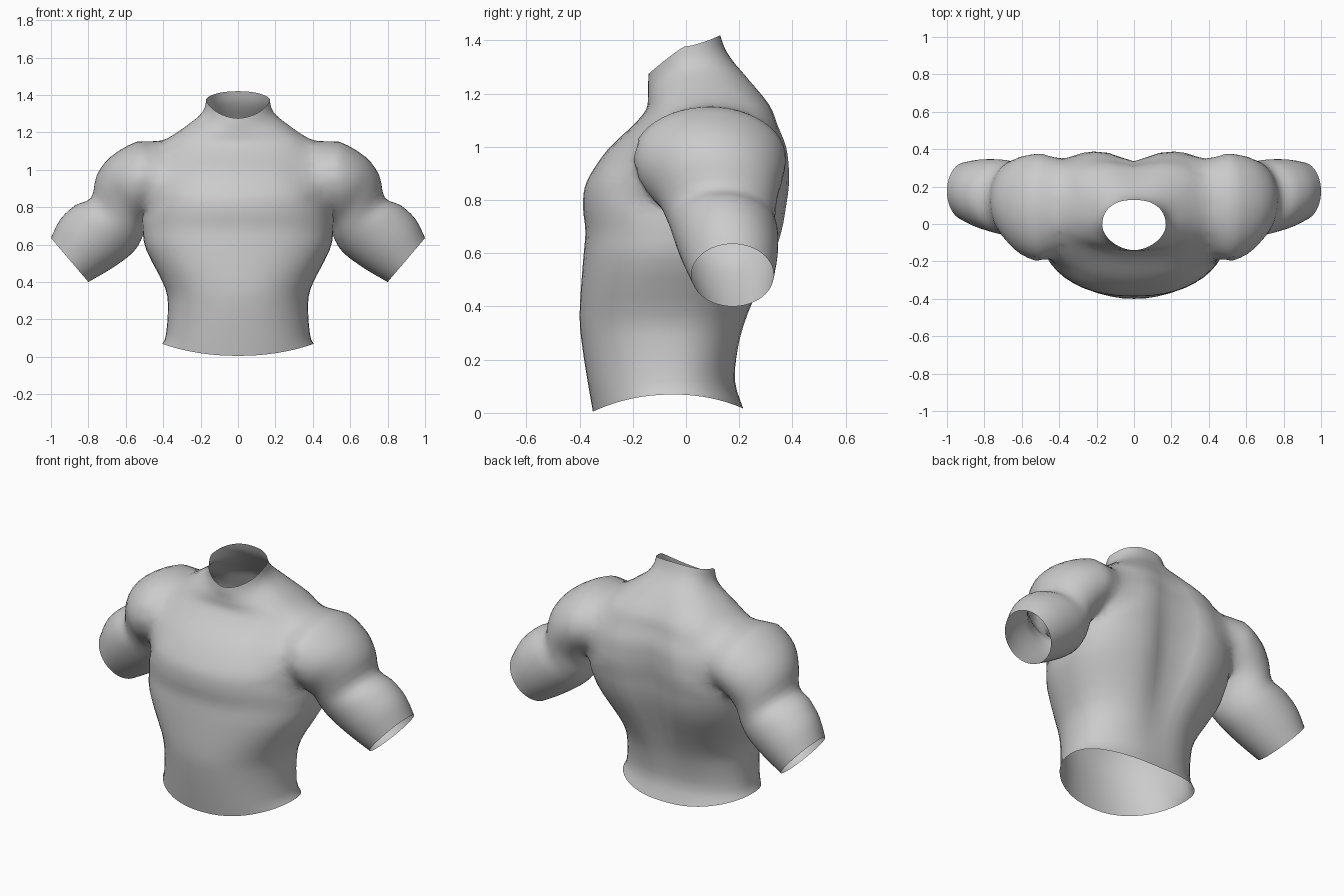
import bpy, bmesh, math
from mathutils import Vector

if "Cube" in bpy.data.objects:
    bpy.data.objects.remove(bpy.data.objects["Cube"])

SEG = 48


def material(name, col):
    m = bpy.data.materials.new(name)
    m.diffuse_color = (*col, 1)
    m.use_nodes = True
    m.node_tree.nodes["Principled BSDF"].inputs["Base Color"].default_value = m.diffuse_color
    return m


skin = material("grey_skin", (0.6, 0.6, 0.6))
# Temporary slots that tag the arm surface and the end caps
tags = [material("arm_tag", (1, 0, 0)), material("cap_tag", (0, 1, 0))]


def spline(rows, steps):
    """Catmull-Rom interpolation through rows of ring parameters."""
    out = []
    for i in range(len(rows) - 1):
        a, b, c, d = (rows[max(0, min(len(rows) - 1, i + k))] for k in (-1, 0, 1, 2))
        for s in range(steps):
            t = s / steps
            out.append([0.5 * (2 * q + (r - p) * t + (2 * p - 5 * q + 4 * r - u) * t * t
                               + (3 * q - p - 3 * r + u) * t ** 3)
                        for p, q, r, u in zip(a, b, c, d)])
    return out + [list(rows[-1])]


def loft(name, rings, tag):
    """Closed solid from rings; caps carry material index 2."""
    bm = bmesh.new()
    vs = [[bm.verts.new(p) for p in ring] for ring in rings]
    for a, b in zip(vs, vs[1:]):
        for i in range(SEG):
            j = (i + 1) % SEG
            bm.faces.new((a[i], a[j], b[j], b[i])).material_index = tag
    for ring in (vs[0], vs[-1]):
        mid = bm.verts.new(sum((v.co for v in ring), Vector()) / SEG)
        for i in range(SEG):
            bm.faces.new((ring[i], ring[(i + 1) % SEG], mid)).material_index = 2
    bmesh.ops.recalc_face_normals(bm, faces=bm.faces[:])
    me = bpy.data.meshes.new(name)
    bm.to_mesh(me)
    bm.free()
    for m in [skin] + tags:
        me.materials.append(m)
    ob = bpy.data.objects.new(name, me)
    bpy.context.collection.objects.link(ob)
    return ob


def bump(z, centre, width):
    return math.exp(-((z - centre) / width) ** 2)


def torso_ring(r):
    zf, zb, hw, yf, yb = r
    # Side height, side depth, squareness and spine furrow follow the height
    zs = zf + 0.7 * (zb - zf) + 0.06 * max(0, 1 - zf / 0.1)
    ys = -0.05 + 0.14 * bump(zs, 1.0, 0.35)
    n_back = 2.15 + 0.9 * bump(zs, 0.85, 0.3)
    n_front = min(n_back, 2.3) - 0.4 * bump(zs, 1.4, 0.1)
    groove = 0.075 * bump(zs, 0.75, 0.4)
    tilt = 2 if zs < 0.5 else 1.25
    pts = []
    for i in range(SEG):
        t = 2 * math.pi * i / SEG
        c, s = math.cos(t), math.sin(t)
        k = 2 / (n_back if s > 0 else n_front)
        x = hw * math.copysign(abs(c) ** k, c)
        y = ys + abs(s) ** k * ((yb if s > 0 else yf) - ys)
        if s > 0:
            y -= groove * bump(x, 0, 0.11)
        pts.append((x, y, zs + ((zb if s > 0 else zf) - zs) * abs(s) ** tilt))
    return pts


def arm_ring(r, side):
    ux, uz, lx, lz, y0, y1 = r
    pts = []
    for i in range(SEG):
        t = 2 * math.pi * i / SEG
        c, s = math.cos(t) / 2, math.sin(t) / 2
        pts.append((side * ((ux + lx) / 2 + c * (ux - lx)), (y0 + y1) / 2 + s * (y1 - y0),
                    (uz + lz) / 2 + c * (uz - lz)))
    return pts


# Torso: front z, back z, half width, front y, back y
TORSO = [
    (.005, .015, .405, -.35, .22),
    (.12, .12, .385, -.37, .19),
    (.25, .25, .375, -.39, .21),
    (.37, .37, .39, -.40, .25),
    (.57, .57, .49, -.387, .335),
    (.68, .68, .51, -.378, .37),
    (.77, .77, .515, -.387, .385),
    (.85, .85, .52, -.38, .395),
    (.92, .92, .525, -.345, .395),
    (1.0, 1.0, .515, -.285, .385),
    (1.08, 1.08, .475, -.20, .355),
    (1.14, 1.16, .40, -.15, .325),
    (1.19, 1.26, .27, -.143, .245),
    (1.22, 1.32, .205, -.142, .19),
    (1.245, 1.37, .178, -.142, .155),
    (1.275, 1.42, .17, -.14, .135),
]
# Arm: upper edge x, z, lower edge x, z, front y, back y
ARM = [
    (.30, 1.09, .28, .85, -.04, .27),
    (.42, 1.155, .36, .80, -.16, .35),
    (.54, 1.15, .44, .77, -.20, .375),
    (.68, 1.07, .48, .73, -.17, .365),
    (.755, .97, .50, .68, -.11, .345),
    (.785, .85, .52, .62, -.07, .335),
    (.87, .81, .57, .55, -.05, .345),
    (.95, .735, .68, .47, -.02, .345),
    (1.0, .635, .80, .40, .02, .33),
]

torso = loft("torso", [torso_ring(r) for r in spline(TORSO, 3)], 0)

# Join both arms to the torso
for side in (1, -1):
    arm = loft("arm", [arm_ring(r, side) for r in spline(ARM, 3)], 1)
    mod = torso.modifiers.new("join", 'BOOLEAN')
    mod.operation, mod.solver, mod.object = 'UNION', 'EXACT', arm
    bpy.context.view_layer.objects.active = torso
    bpy.ops.object.modifier_apply(modifier="join")
    bpy.data.objects.remove(arm)

# Open the neck, waist and sleeves, then soften the shoulder seams
bm = bmesh.new()
bm.from_mesh(torso.data)
bmesh.ops.delete(bm, geom=[f for f in bm.faces if f.material_index == 2], context='FACES')
bmesh.ops.remove_doubles(bm, verts=bm.verts[:], dist=0.004)
seam = {v for e in bm.edges if len({f.material_index for f in e.link_faces}) > 1
        for v in e.verts if v.co.z > 0.82}
for _ in range(3):
    seam |= {e.other_vert(v) for v in seam for e in v.link_edges}
seam = [v for v in seam if not v.is_boundary]
for _ in range(10):
    bmesh.ops.smooth_vert(bm, verts=seam, factor=0.5,
                          use_axis_x=True, use_axis_y=True, use_axis_z=True)
for f in bm.faces:
    f.material_index = 0
bm.to_mesh(torso.data)
bm.free()

torso.data.materials.clear()
torso.data.materials.append(skin)
for m in tags:
    bpy.data.materials.remove(m)
torso.select_set(True)
bpy.context.view_layer.objects.active = torso
bpy.ops.object.shade_smooth_by_angle(angle=math.radians(60))
